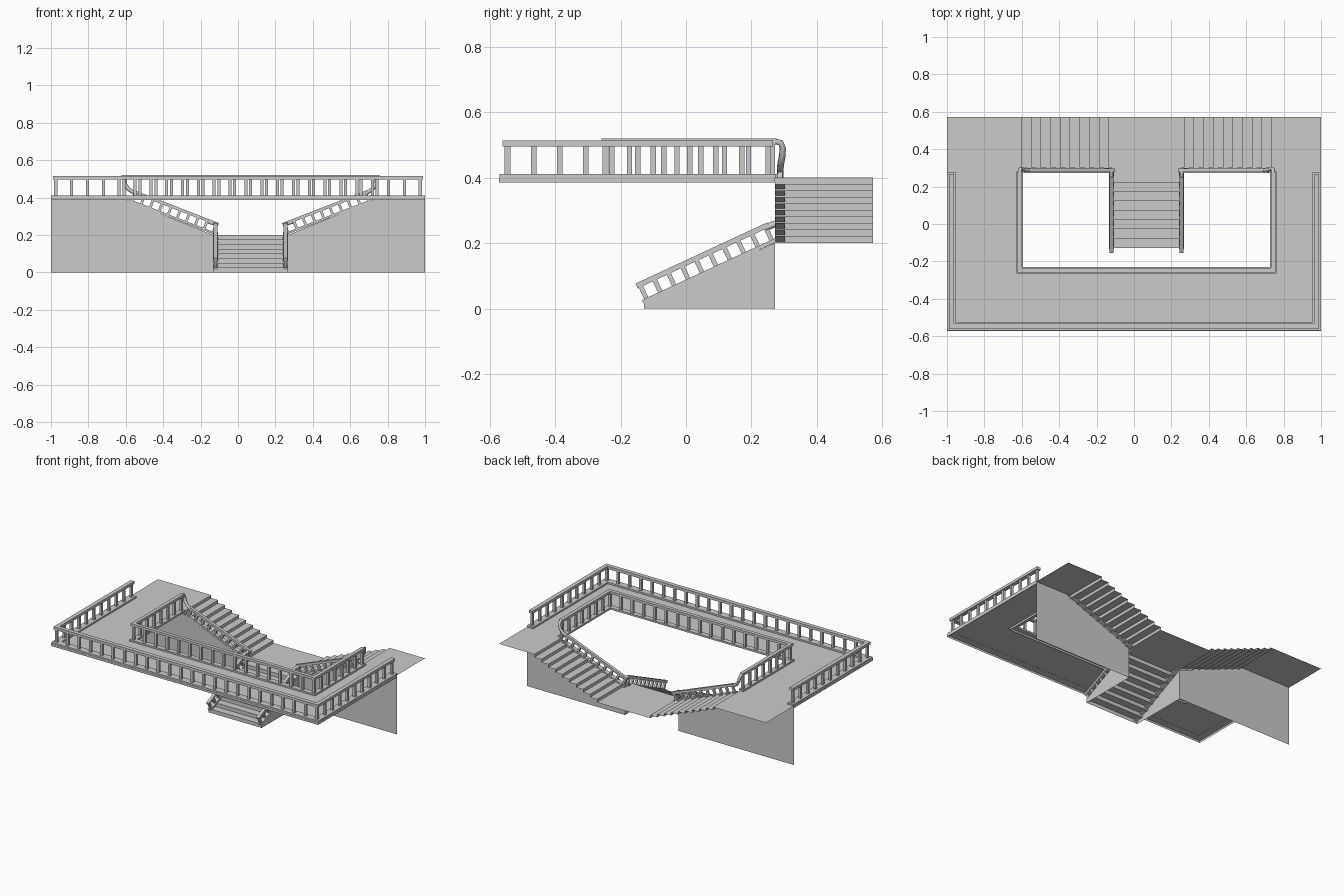
import bpy, bmesh
from mathutils import Vector as V

if "Cube" in bpy.data.objects:
    bpy.data.objects.remove(bpy.data.objects["Cube"])

CX = 0.067            # centre line of the staircase
DECK, LAND = 0.40, 0.20
YW, YB = 0.272, 0.572  # retaining wall plane, back edge
IN, HW = 0.695, 0.20   # half widths of the opening and lower flight


def finish(name, bm):
    bmesh.ops.remove_doubles(bm, verts=bm.verts, dist=1e-5)
    me = bpy.data.meshes.new(name)
    bm.to_mesh(me)
    bm.free()
    ob = bpy.data.objects.new(name, me)
    bpy.context.collection.objects.link(ob)
    return ob


def face(bm, *pts):
    bm.faces.new([bm.verts.new(p) for p in pts])


def bar(bm, p, q, w, h):
    """Box beam from p to q, w wide and h deep."""
    p, q = V(p), V(q)
    t = (q - p).normalized()
    s = t.cross(V((0, 0, 1)))
    s = s.normalized() if s.length > 0.01 else V((1, 0, 0))
    u = s.cross(t)
    a, b = [[bm.verts.new(c + s * w / 2 * i + u * h / 2 * j)
             for i, j in ((-1, -1), (1, -1), (1, 1), (-1, 1))] for c in (p, q)]
    bm.faces.new(a[::-1])
    bm.faces.new(b)
    for i in range(4):
        k = (i + 1) % 4
        bm.faces.new((a[i], a[k], b[k], b[i]))


def railing(name, p, q, n, rise, base_w, base_h, rail_w, rail_h, post):
    """Base strip, handrail and n evenly spaced balusters square to the slope."""
    bm = bmesh.new()
    p, q = V(p), V(q)
    t = (q - p).normalized()
    s = t.cross(V((0, 0, 1))).normalized()
    up = s.cross(t) * rise
    e = t * rail_w / 2
    bar(bm, p - t * base_w / 2, q + t * base_w / 2, base_w, base_h)
    bar(bm, p + up - e, q + up + e, rail_w, rail_h)
    for i in range(n):
        c = p.lerp(q, (i + 0.02) / (n - 0.96))
        bar(bm, c, c + up, post, post)
    return finish(name, bm)


# gallery deck
bm = bmesh.new()
xl, xr, yf = CX - IN, CX + IN, -0.262
for x0, x1, y0, y1 in ((-1, xl, -YB, YB), (xr, 1, -YB, YB), (xl, xr, -YB, yf)):
    face(bm, (x0, y0, DECK), (x1, y0, DECK), (x1, y1, DECK), (x0, y1, DECK))
finish("gallery_deck", bm)

# edge fascia around the outside and the opening
bm = bmesh.new()
for p, q in (((-1, YW), (-1, -YB)), ((-1, -YB), (1, -YB)), ((1, -YB), (1, YW)),
             ((xl, YW), (xl, yf)), ((xl, yf), (xr, yf)), ((xr, yf), (xr, YW))):
    face(bm, (*p, 0.386), (*q, 0.386), (*q, DECK), (*p, DECK))
finish("deck_fascia", bm)

# landing
bm = bmesh.new()
face(bm, (CX - HW, YW, LAND), (CX + HW, YW, LAND),
     (CX + HW, YB, LAND), (CX - HW, YB, LAND))
finish("landing", bm)

# lower flight: stepped sheet with closed sides
bm = bmesh.new()
N, y0 = 8, -0.128
run, r = (YW - y0) / N, LAND / N
for i in range(N):
    y, z = y0 + i * run, i * r
    a, b = CX - HW, CX + HW
    face(bm, (a, y, z), (b, y, z), (b, y, z + r), (a, y, z + r))
    face(bm, (a, y, z + r), (b, y, z + r), (b, y + run, z + r), (a, y + run, z + r))
for x in (CX - HW, CX + HW):
    face(bm, (x, y0, 0), (x, YW, 0), (x, YW, LAND), (x, y0, r))
finish("lower_flight", bm)

for s, side in ((-1, "left"), (1, "right")):
    X = lambda d: CX + s * d
    # upper flight
    bm = bmesh.new()
    N, r, run = 10, 0.02, 0.052
    for i in range(N):
        x, z = X(HW + i * run), LAND + i * r
        x2 = X(HW + (i + 1) * run) if i < N - 1 else X(IN)
        face(bm, (x, YW, z), (x, YB, z), (x, YB, z + r), (x, YW, z + r))
        face(bm, (x, YW, z + r), (x, YB, z + r), (x2, YB, z + r), (x2, YW, z + r))
    finish(side + "_upper_flight", bm)

    # retaining wall below deck and flight
    bm = bmesh.new()
    face(bm, (X(HW), YW, 0), (X(IN), YW, 0), (X(IN), YW, DECK), (X(HW), YW, LAND))
    face(bm, (X(IN), YW, 0), (s, YW, 0), (s, YW, DECK), (X(IN), YW, DECK))
    finish(side + "_wall", bm)

    # stair balustrades
    railing(side + "_lower_balustrade", (X(0.187), -0.12, 0.026), (X(0.187), 0.265, 0.205),
            10, 0.052, 0.026, 0.012, 0.02, 0.016, 0.014)
    railing(side + "_upper_balustrade", (X(0.2), 0.288, 0.211), (X(0.635), 0.288, 0.38),
            10, 0.052, 0.03, 0.012, 0.02, 0.016, 0.014)

    # straight gallery balustrades
    railing(side + "_outer_balustrade", (s * 0.976, -0.547, 0.405), (s * 0.976, 0.252, 0.405),
            11, 0.1, 0.046, 0.012, 0.028, 0.018, 0.016)
    railing(side + "_inner_balustrade", (X(0.677), -0.247, 0.405), (X(0.677), 0.265, 0.405),
            8, 0.106, 0.034, 0.012, 0.024, 0.017, 0.016)

    # swept handrail bends
    for nm, pts in (("gooseneck", ((0.677, 0.272, 0.511), (0.677, 0.29, 0.507),
                                   (0.674, 0.296, 0.49), (0.668, 0.294, 0.465),
                                   (0.65, 0.29, 0.443), (0.615, 0.288, 0.421))),
                    ("corner_bend", ((0.225, 0.288, 0.269), (0.2, 0.288, 0.262),
                                     (0.19, 0.283, 0.26), (0.187, 0.27, 0.258),
                                     (0.187, 0.24, 0.246)))):
        cu = bpy.data.curves.new(nm, "CURVE")
        cu.dimensions = "3D"
        cu.bevel_depth, cu.bevel_resolution, cu.use_fill_caps = 0.0105, 1, True
        sp = cu.splines.new("POLY")
        sp.points.add(len(pts) - 1)
        for pt, (d, y, z) in zip(sp.points, pts):
            pt.co = (X(d), y, z, 1)
        bpy.context.collection.objects.link(bpy.data.objects.new(side + "_" + nm, cu))

    # newel post at the landing corner
    bm = bmesh.new()
    bar(bm, (X(0.19), 0.282, LAND), (X(0.19), 0.282, 0.26), 0.016, 0.016)
    finish(side + "_newel", bm)

# front balustrades
railing("front_outer_balustrade", (-0.976, -0.547, 0.405), (0.976, -0.547, 0.405),
        24, 0.1, 0.046, 0.012, 0.028, 0.018, 0.016)
railing("front_inner_balustrade", (X(-0.677), -0.247, 0.405), (X(0.677), -0.247, 0.405),
        17, 0.106, 0.034, 0.012, 0.024, 0.017, 0.016)
